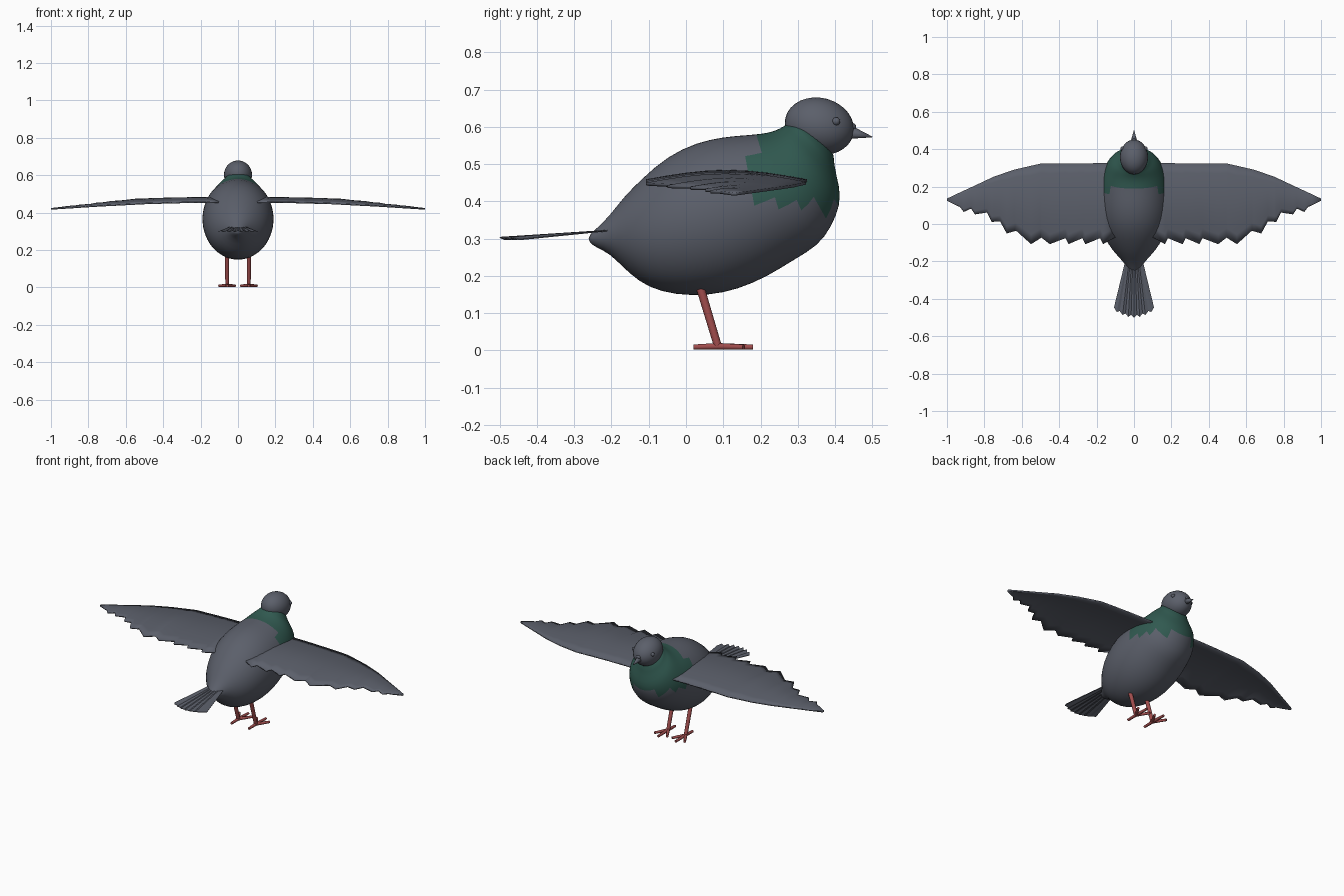
import bpy, bmesh, math
from mathutils import Vector

cube = bpy.data.objects.get("Cube")
if cube:
    bpy.data.objects.remove(cube)


def material(name, rgb):
    m = bpy.data.materials.new(name)
    m.use_nodes = True
    m.diffuse_color = (*rgb, 1)
    m.node_tree.nodes["Principled BSDF"].inputs["Base Color"].default_value = (*rgb, 1)
    return m


GREY = material("slate grey", (0.105, 0.115, 0.145))
GREEN = material("neck green", (0.03, 0.1, 0.08))
RED = material("leg red", (0.36, 0.075, 0.075))


def finish(name, bm, mats, smooth=True):
    bmesh.ops.recalc_face_normals(bm, faces=bm.faces)
    for f in bm.faces:
        f.smooth = smooth
    me = bpy.data.meshes.new(name)
    bm.to_mesh(me)
    bm.free()
    ob = bpy.data.objects.new(name, me)
    bpy.context.collection.objects.link(ob)
    for m in mats:
        me.materials.append(m)
    return ob


def ellipsoid(name, centre, radii, tilt=0, mat=GREY, segs=32):
    bm = bmesh.new()
    bmesh.ops.create_uvsphere(bm, u_segments=segs, v_segments=segs // 2, radius=1)
    ob = finish(name, bm, [mat])
    ob.location, ob.scale = centre, radii
    ob.rotation_euler.x = tilt
    return ob


def tube(bm, a, b, r1, r2, segs=10):
    a, b = Vector(a), Vector(b)
    rot = (b - a).to_track_quat('Z', 'Y').to_matrix().to_4x4()
    rot.translation = (a + b) / 2
    bmesh.ops.create_cone(bm, cap_ends=True, segments=segs, radius1=r1, radius2=r2,
                          depth=(b - a).length, matrix=rot)


def lerp(points, x):
    for (x0, v0), (x1, v1) in zip(points, points[1:]):
        if x <= x1:
            return v0 + (v1 - v0) * (x - x0) / (x1 - x0)
    return points[-1][1]


# Body: tilted oval rings, each from a back point (y, z) to a belly point, with half width
rings = [
    (-.262, .308, -.262, .292, .012), (-.235, .332, -.24, .275, .034),
    (-.205, .362, -.205, .262, .055), (-.165, .415, -.15, .203, .1),
    (-.12, .46, -.10, .168, .138), (-.05, .523, -.03, .148, .172),
    (.03, .56, .06, .146, .19), (.10, .574, .14, .163, .192),
    (.15, .578, .22, .198, .187), (.19, .581, .29, .243, .177),
    (.22, .585, .355, .28, .163), (.243, .592, .39, .33, .147),
    (.258, .6, .415, .39, .126), (.268, .606, .413, .44, .104),
    (.278, .612, .395, .5, .08), (.29, .625, .4, .545, .068),
]
N = 32
bm = bmesh.new()
loops = []
for ty, tz, by, bz, w in rings:
    loop = []
    for i in range(N):
        a = 2 * math.pi * i / N
        t = (1 - math.cos(a)) / 2
        loop.append(bm.verts.new((w * math.sin(a), ty + (by - ty) * t, tz + (bz - tz) * t)))
    loops.append(loop)
for p, q in zip(loops, loops[1:]):
    for i in range(N):
        j = (i + 1) % N
        bm.faces.new((p[i], p[j], q[j], q[i]))
bm.faces.new(loops[0])
bm.faces.new(loops[-1])
# Green collar over the neck and upper breast
for f in bm.faces:
    c = f.calc_center_median()
    low = .405 if c.y < .35 else .385
    f.material_index = int(c.y > .185 + max(0, .46 - c.z) * .4 and c.z > low)
body = finish("body", bm, [GREY, GREEN])
body.modifiers.new("Subdivision", 'SUBSURF').levels = 1
body.modifiers["Subdivision"].render_levels = 1

# Head, beak and eyes
ellipsoid("head", (0, .358, .602), (.075, .094, .076), -.25)
bm = bmesh.new()
tube(bm, (0, .43, .588), (0, .5, .573), .021, .001, 12)
finish("beak", bm, [GREY])
ellipsoid("cere", (0, .445, .6), (.014, .012, .011), segs=16)
for side, label in ((1, "left"), (-1, "right")):
    ellipsoid(label + "_eye", (side * .062, .403, .615), (.011, .011, .011), segs=16)

# Wings: cambered sheets with a toothed trailing edge
leading = [(.1, .325), (.5, .322), (.64, .29), (.75, .252), (.85, .205), (.93, .168), (1, .135)]
trailing = [(.1, -.07), (.165, -.107), (.18, -.075), (.26, -.107), (.275, -.075), (.35, -.107),
            (.365, -.075), (.45, -.107), (.495, -.072), (.55, -.107), (.63, -.035), (.68, -.05),
            (.715, .015), (.76, .012), (.785, .062), (.85, .052), (.87, .083), (.91, .065),
            (.93, .092), (.95, .1), (1, .125)]
height = [(.1, .456), (.3, .455), (.5, .449), (.75, .436), (1, .42)]
ROWS = 8
for side, label in ((1, "left"), (-1, "right")):
    bm = bmesh.new()
    columns = []
    for x in sorted({p[0] for p in leading + trailing}):
        front, back = lerp(leading, x), lerp(trailing, x)
        camber = .058 * (front - back)
        columns.append([bm.verts.new((side * x, front + (back - front) * k / ROWS,
                        lerp(height, x) + camber * math.sin(math.pi * k / ROWS)))
                        for k in range(ROWS + 1)])
    for p, q in zip(columns, columns[1:]):
        for k in range(ROWS):
            bm.faces.new((p[k], p[k + 1], q[k + 1], q[k]))
    wing = finish(label + "_wing", bm, [GREY])
    solid = wing.modifiers.new("Thickness", 'SOLIDIFY')
    solid.thickness = .008
    solid.offset = 0
    bpy.context.view_layer.objects.active = wing
    for o in bpy.context.selected_objects:
        o.select_set(False)
    wing.select_set(True)
    bpy.ops.object.shade_smooth_by_angle(angle=math.radians(35))

# Tail: a thin fan of ridged feathers
bm = bmesh.new()
FEATHERS = 7
previous = None
for i in range(2 * FEATHERS + 1):
    t = i / FEATHERS - 1
    ridge = i % 2
    end = -.5 + .04 * t * t + (0 if ridge else .014)
    pair = [bm.verts.new((.045 * t, -.19, .325)),
            bm.verts.new((.107 * t, end, .299 + .006 * ridge))]
    if previous:
        bm.faces.new((previous[0], previous[1], pair[1], pair[0]))
    previous = pair
tail = finish("tail", bm, [GREY], smooth=False)
tail.modifiers.new("Thickness", 'SOLIDIFY').thickness = .003

# Legs with three front toes and one hind toe
for side, label in ((1, "left"), (-1, "right")):
    bm = bmesh.new()
    x = side * .058
    tube(bm, (x, .035, .18), (x, .086, .01), .0115, .0105)
    for dx, y in ((-.042, .155), (0, .18), (.042, .155), (0, .02)):
        tube(bm, (x, .085, .011), (x + dx, y, .009), .009, .007)
    leg = finish(label + "_leg", bm, [RED])
    bpy.context.view_layer.objects.active = leg
    for o in bpy.context.selected_objects:
        o.select_set(False)
    leg.select_set(True)
    bpy.ops.object.shade_smooth_by_angle(angle=math.radians(40))
